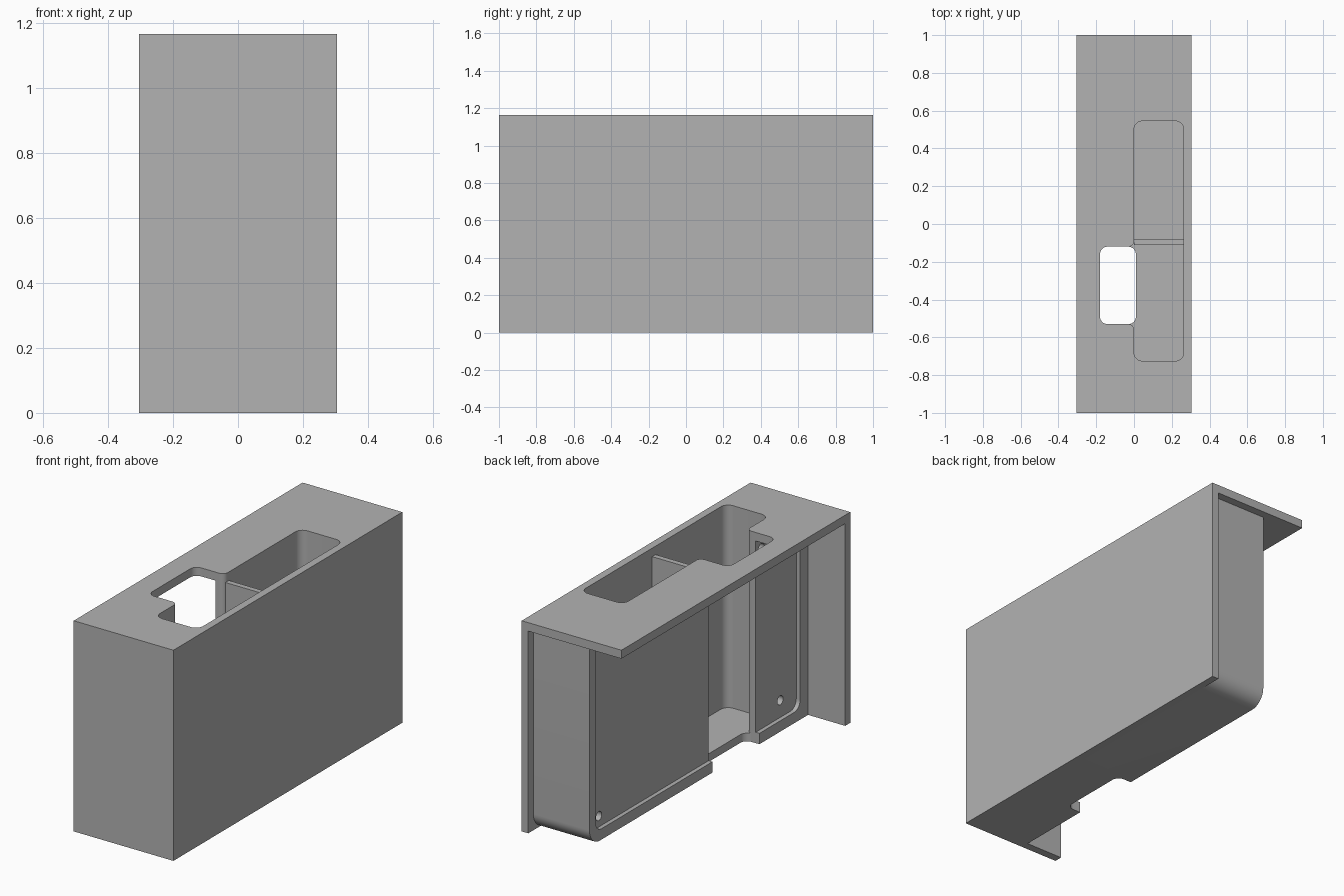
import bpy, bmesh, math
from mathutils import Vector

if "Cube" in bpy.data.objects:
    bpy.data.objects.remove(bpy.data.objects["Cube"], do_unlink=True)

grey = bpy.data.materials.new("plain_grey")
grey.use_nodes = True
grey.diffuse_color = (0.45, 0.45, 0.45, 1)
grey.node_tree.nodes["Principled BSDF"].inputs["Base Color"].default_value = grey.diffuse_color


def arc(cx, cy, r, start, end, steps=10):
    angles = [math.radians(start + (end - start) * i / steps) for i in range(steps + 1)]
    return [(cx + r * math.cos(a), cy + r * math.sin(a)) for a in angles]


def rounded(u0, u1, v0, v1, radii):
    """Rectangle outline; radii run from the low-low corner anticlockwise."""
    points = []
    signs = [(1, 1), (-1, 1), (-1, -1), (1, -1)]
    corners = [(u0, v0), (u1, v0), (u1, v1), (u0, v1)]
    for i, ((u, v), (su, sv), r) in enumerate(zip(corners, signs, radii)):
        if r:
            points += arc(u + su * r, v + sv * r, r, 180 + 90 * i, 270 + 90 * i)
        else:
            points.append((u, v))
    return points


def prism(name, outline, low, high, axis="z"):
    """Extrude an xy outline along z, or a yz outline along x."""
    place = (lambda u, v, w: (u, v, w)) if axis == "z" else (lambda u, v, w: (w, u, v))
    bm = bmesh.new()
    face = bm.faces.new([bm.verts.new(place(u, v, low)) for u, v in outline])
    top = bmesh.ops.extrude_face_region(bm, geom=[face])["geom"]
    shift = Vector(place(0, 0, high - low))
    bmesh.ops.translate(bm, vec=shift, verts=[g for g in top if isinstance(g, bmesh.types.BMVert)])
    bmesh.ops.recalc_face_normals(bm, faces=bm.faces)
    mesh = bpy.data.meshes.new(name)
    bm.to_mesh(mesh)
    bm.free()
    mesh.materials.append(grey)
    obj = bpy.data.objects.new(name, mesh)
    bpy.context.collection.objects.link(obj)
    return obj


def box(name, x, y, z):
    return prism(name, rounded(*x, *y, [0] * 4), *z)


def select(obj):
    bpy.ops.object.select_all(action="DESELECT")
    obj.select_set(True)
    bpy.context.view_layer.objects.active = obj


def cut(obj, cutters):
    select(obj)
    for cutter in cutters:
        mod = obj.modifiers.new("cut", "BOOLEAN")
        mod.operation = "DIFFERENCE"
        mod.solver = "EXACT"
        mod.object = cutter
        bpy.ops.object.modifier_apply(modifier=mod.name)
    bpy.ops.object.shade_smooth_by_angle(angle=math.radians(30))


TOP, SHEET = 1.165, 1.118
FLOOR = 0.045

# Outer sheets: top, closed side and front
top_plate = box("top_plate", (-0.305, 0.305), (-1, 1), (SHEET, TOP))
box("side_panel", (0.265, 0.305), (-1, 1), (0, SHEET))
box("front_panel", (-0.305, 0.265), (-1, -0.955), (0, SHEET))

# Inner housing with its rounded lower back edge
housing = prism("housing", rounded(-0.955, 0.955, 0, SHEET, [0, 0.09, 0, 0]), -0.078, 0.265, "x")

# Openings through the top: long pocket, hand notch and eased junctions
pocket = prism("pocket_cutter", rounded(0, 0.263, -0.725, 0.545, [0.045] * 4), FLOOR, 1.4)
notch = prism("notch_cutter", rounded(-0.18, 0.01, -0.53, -0.12, [0.04] * 4), -0.2, 1.5)
cutters = [pocket, notch]
r = 0.03
for edge, s in ((-0.12, 1), (-0.53, -1)):
    curve = [(x, edge + s * y) for x, y in arc(-r, r, r, -90, 0)]
    outline = curve + [(0.02, edge + s * r), (0.02, edge - s * 0.04), (-r, edge - s * 0.04)]
    cutters.append(prism("junction_cutter", outline, FLOOR + 0.002, 1.3))
cut(top_plate, cutters)

# Shallow recess and screw holes in the open side of the housing
recess = prism("recess_cutter", rounded(-0.885, 0.9, 0.06, 1.3, [0.05, 0.05, 0, 0]), -0.3, -0.055, "x")
holes = [prism("hole_cutter", arc(y, z, 0.025, 0, 345, 23), -0.2, -0.012, "x")
         for y, z in ((0.84, 0.12), (-0.745, 0.155), (-0.58, 1.06))]
cut(housing, cutters + [recess] + holes)

for cutter in cutters + [recess] + holes:
    bpy.data.objects.remove(cutter, do_unlink=True)

# Thin wall dividing the pocket
box("pocket_divider", (0, 0.265), (-0.11, -0.08), (FLOOR, SHEET))
